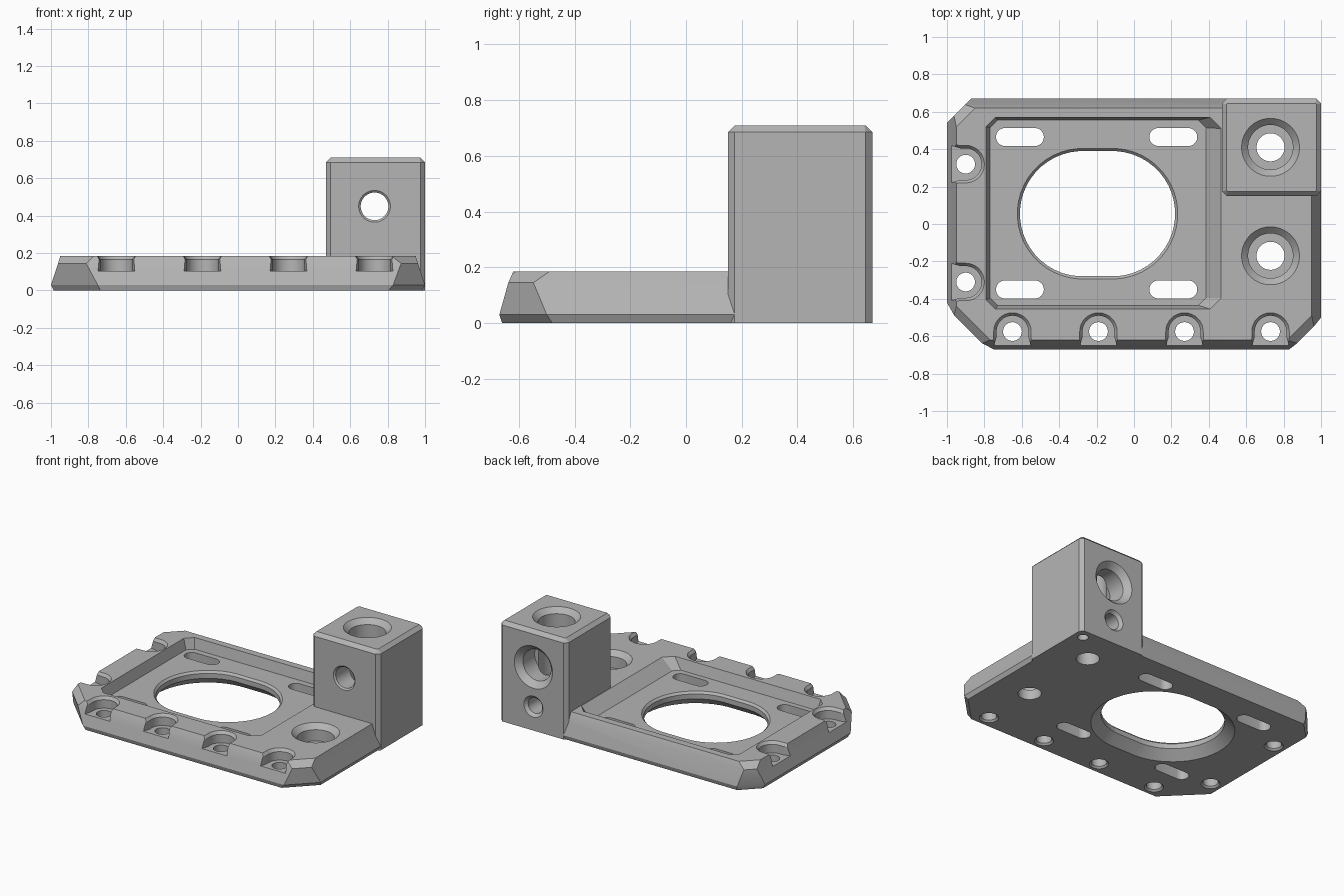
import bpy
from math import pi, cos, sin
from mathutils import Matrix, Vector

old = bpy.data.objects.get("Cube")
if old:
    bpy.data.objects.remove(old, do_unlink=True)

grey = bpy.data.materials.new("machined grey")
grey.use_nodes = True
grey.diffuse_color = (0.46, 0.46, 0.46, 1)
grey.node_tree.nodes["Principled BSDF"].inputs["Base Color"].default_value = (0.46, 0.46, 0.46, 1)


def loft(name, rings, matrix=Matrix()):
    """Closed solid through rings of equal point count, counter-clockwise, bottom to top."""
    n = len(rings[0])
    verts = [matrix @ Vector(p) for ring in rings for p in ring]
    faces = [list(range(n))[::-1], [(len(rings) - 1) * n + i for i in range(n)]]
    for k in range(len(rings) - 1):
        for i in range(n):
            j = (i + 1) % n
            faces.append((k * n + i, k * n + j, (k + 1) * n + j, (k + 1) * n + i))
    mesh = bpy.data.meshes.new(name)
    mesh.from_pydata(verts, [], faces)
    mesh.materials.append(grey)
    obj = bpy.data.objects.new(name, mesh)
    bpy.context.collection.objects.link(obj)
    return obj


def clipped_rect(x0, x1, y0, y1, cuts, z):
    """Rectangle with cut corners: front left, front right, back right, back left."""
    a, b, c, d = cuts
    pts = [(x0, y0 + a), (x0 + a, y0), (x1 - b, y0), (x1, y0 + b),
           (x1, y1 - c), (x1 - c, y1), (x0 + d, y1), (x0, y1 - d)]
    return [(x, y, z) for x, y in pts]


def stadium(r, half, z, n=24):
    """Circle, or a slot outline when half is above zero."""
    pts = []
    for i in range(2 * n):
        t = -pi / 2 + pi * (i + 0.5) / n
        pts.append((r * cos(t) + (half if i < n else -half), r * sin(t), z))
    return pts


def boolean(target, tool, operation):
    mod = target.modifiers.new(operation.lower(), 'BOOLEAN')
    mod.operation, mod.solver, mod.object = operation, 'EXACT', tool
    bpy.context.view_layer.update()
    graph = bpy.context.evaluated_depsgraph_get()
    mesh = bpy.data.meshes.new_from_object(target.evaluated_get(graph))
    target.modifiers.clear()
    target.data = mesh
    bpy.data.objects.remove(tool, do_unlink=True)


def bore(profile, pos, half=0, turn=Matrix()):
    """Cut a stepped hole given as (radius, depth) pairs."""
    rings = [stadium(r, half, z) for r, z in profile]
    boolean(body, loft("cutter", rings, Matrix.Translation(pos) @ turn), 'DIFFERENCE')


# Base plate with sloping sides and clipped corners
body = loft("mounting_bracket", [
    clipped_rect(-0.985, 0.985, -0.66, 0.66, (0.25, 0.18, 0.03, 0.12), 0),
    clipped_rect(-1, 1, -0.67, 0.67, (0.25, 0.17, 0.03, 0.13), 0.03),
    clipped_rect(-0.962, 0.962, -0.638, 0.638, (0.15, 0.09, 0.03, 0.06), 0.145),
    clipped_rect(-0.95, 0.95, -0.62, 0.62, (0.18, 0.13, 0.03, 0.10), 0.185)])

# Upright corner block
block = loft("corner_block", [
    clipped_rect(0.47, 1, 0.15, 0.67, [0.025] * 4, 0),
    clipped_rect(0.47, 1, 0.15, 0.67, [0.025] * 4, 0.685),
    clipped_rect(0.495, 0.975, 0.175, 0.645, [0.005] * 4, 0.71)])
boolean(body, block, 'UNION')

# Shallow pocket, with a gentle slope on the block side
pocket = loft("pocket", [
    clipped_rect(-0.77, 0.385, -0.435, 0.555, [0.04] * 4, 0.11),
    clipped_rect(-0.79, 0.466, -0.455, 0.57, (0.05, 0.06, 0.06, 0.05), 0.185),
    clipped_rect(-0.79, 0.466, -0.455, 0.57, (0.05, 0.06, 0.06, 0.05), 0.25)])
boolean(body, pocket, 'DIFFERENCE')

# Large oval opening, flared underneath
bore([(0.40, -0.05), (0.40, 0), (0.335, 0.06), (0.335, 0.095), (0.35, 0.111), (0.35, 0.15)],
     (-0.195, 0.055, 0), 0.08)

# Adjustment slots
for x in (-0.61, 0.21):
    for y in (-0.35, 0.465):
        bore([(0.048, -0.05), (0.048, 0.15)], (x, y, 0), 0.08)

# Large counterbored holes in plate and block
bore([(0.075, -0.05), (0.075, 0.07), (0.12, 0.07), (0.12, 0.15), (0.155, 0.185), (0.155, 0.25)],
     (0.73, -0.17, 0))
bore([(0.075, -0.05), (0.075, 0.25), (0.12, 0.25), (0.12, 0.675), (0.155, 0.71), (0.155, 0.8)],
     (0.73, 0.41, 0))

# Front-to-back bore, lower back hole and small pin hole underneath
along_y = Matrix.Rotation(-pi / 2, 4, 'X')
bore([(0.085, 0.1), (0.085, 0.15), (0.074, 0.16), (0.074, 0.5), (0.11, 0.5), (0.11, 0.63),
      (0.15, 0.67), (0.15, 0.75)], (0.73, 0, 0.45), 0, along_y)
bore([(0.055, 0.42), (0.055, 0.65), (0.075, 0.67), (0.075, 0.75)], (0.73, 0, 0.17), 0, along_y)
bore([(0.035, -0.05), (0.035, 0.12)], (0.93, 0.6, 0))


def screw_seat(pos, angle):
    """Through hole with a recess that opens out over the plate edge."""
    bore([(0.062, -0.05), (0.062, 0), (0.05, 0.012), (0.05, 0.15)], pos)
    arc = [(cos(pi * i / 16) * 0.085, sin(pi * i / 16) * 0.085) for i in range(17)]
    outline = arc + [(-0.085, -0.03), (-0.115, -0.13), (0.115, -0.13), (0.085, -0.03)]
    rings = [[(x * s, y * s, z) for x, y in outline]
             for s, z in ((1, 0.105), (1, 0.165), (1.18, 0.185), (1.18, 0.25))]
    turn = Matrix.Translation(pos) @ Matrix.Rotation(angle, 4, 'Z')
    boolean(body, loft("seat_cutter", rings, turn), 'DIFFERENCE')


# Screw seats along the front and right-hand edges
for i in range(4):
    screw_seat((-0.65 + 0.46 * i, -0.575, 0), 0)
for y in (-0.31, 0.32):
    screw_seat((-0.9, y, 0), -pi / 2)

# Smooth bores with crisp edges
bpy.ops.object.select_all(action='DESELECT')
body.select_set(True)
bpy.context.view_layer.objects.active = body
bpy.ops.object.shade_smooth_by_angle(angle=pi / 9)
